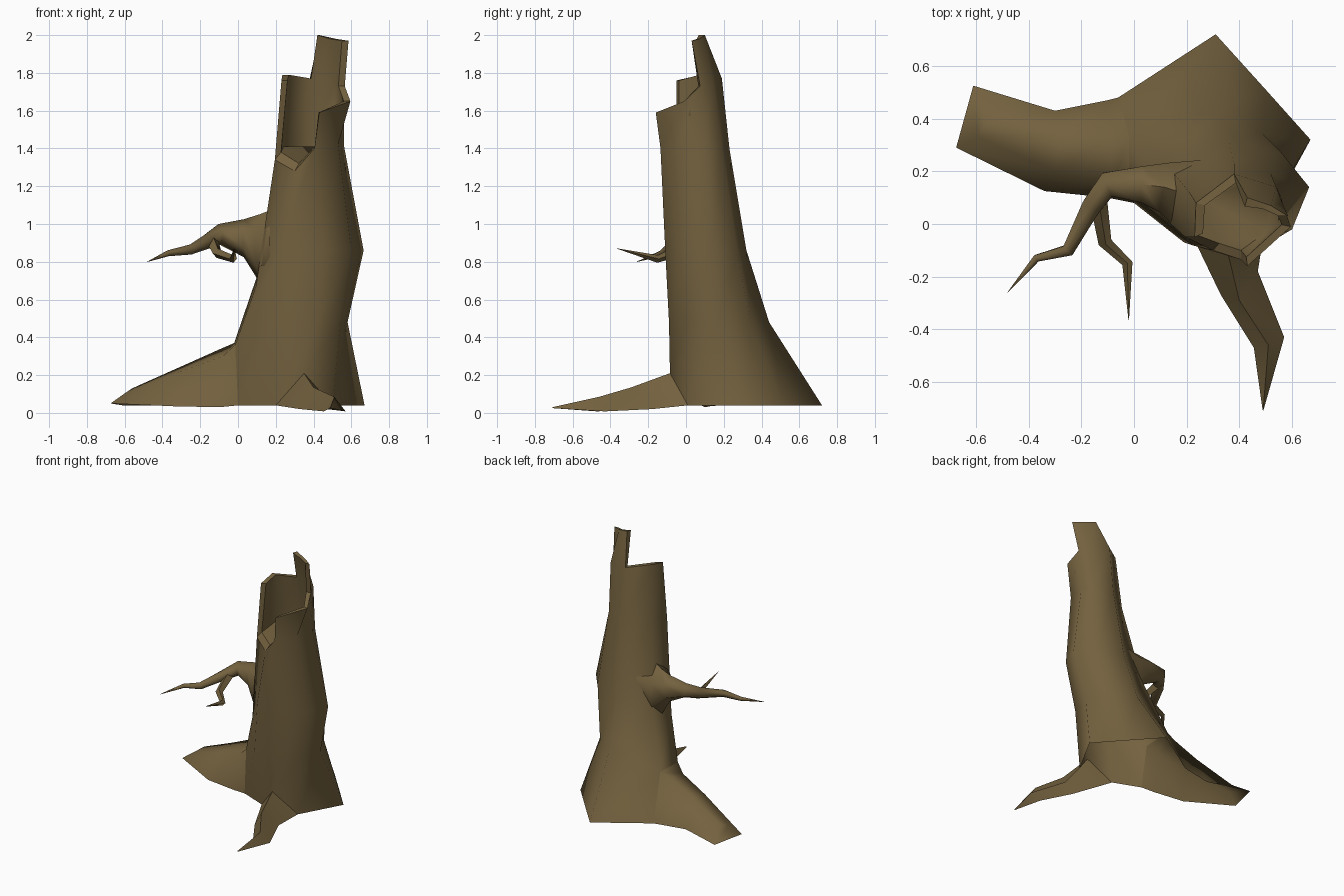
import bpy, bmesh, math
from mathutils import Vector

if "Cube" in bpy.data.objects:
    bpy.data.objects.remove(bpy.data.objects["Cube"])

bark = bpy.data.materials.new("bark_brown")
bark.diffuse_color = (0.175, 0.122, 0.05, 1)
bark.use_nodes = True
bark.node_tree.nodes["Principled BSDF"].inputs["Base Color"].default_value = bark.diffuse_color


def finish(name, bm, angle):
    me = bpy.data.meshes.new(name)
    bm.to_mesh(me)
    bm.free()
    me.materials.append(bark)
    ob = bpy.data.objects.new(name, me)
    bpy.context.collection.objects.link(ob)
    bpy.ops.object.select_all(action='DESELECT')
    ob.select_set(True)
    bpy.context.view_layer.objects.active = ob
    bpy.ops.object.shade_smooth_by_angle(angle=math.radians(angle))
    return ob


def skin(bm, rows, closed):
    """Quads between neighbouring rows of vertices."""
    n = len(rows[0])
    for lo, hi in zip(rows, rows[1:]):
        for i in range(n if closed else n - 1):
            j = (i + 1) % n
            bm.faces.new((lo[i], lo[j], hi[j], hi[i]))


def loft(name, sections, closed, angle):
    bm = bmesh.new()
    skin(bm, [[bm.verts.new(p) for p in s] for s in sections], closed)
    bmesh.ops.recalc_face_normals(bm, faces=bm.faces)
    return finish(name, bm, angle)


def limb(name, path, sides=6):
    """Tapering tube through (x, y, z, radius, height stretch) points."""
    pts = [Vector(p[:3]) for p in path]
    rings = []
    for i, p in enumerate(pts):
        d = (pts[min(i + 1, len(pts) - 1)] - pts[max(i - 1, 0)])
        if path[i][4] > 1:
            d.z = 0
        d.normalize()
        side = d.cross(Vector((0, 0, 1))).normalized()
        up = side.cross(d) * path[i][4]
        r = path[i][3]
        rings.append([p + r * (math.cos(a) * up + math.sin(a) * side)
                      for a in (2 * math.pi * k / sides for k in range(sides))])
    return loft(name, rings, True, 70)


# Trunk: eight columns (left, front-left, front, front-right, right, back-right, back, back-left)
L, FL, FR, R2, R, BR, B, BL = range(8)
base = [(0, .08), (.2, 0), (.35, -.085, .21), (.5, .01), (.67, .32), (.5, .51), (.31, .72), (-.06, .48)]
low = [(-.015, .12, .36), (.19, -.07), (.42, -.09), (.54, .01), (.58, .17), (.49, .34), (.34, .44), (-.02, .34, .37)]
mid = [(.095, .04, .67), (.22, -.08), (.45, -.11), (.6, -.02), (.665, .14), (.56, .27), (.36, .32), (.12, .23, .78)]
shoulder = [(.195, -.05, 1.34), (.3, -.1, 1.28), (.405, -.135, 1.4), (.53, -.05, 1.42),
            (.56, .1, 1.42), (.52, .19, 1.4), (.38, .23, 1.4), (.21, .12, 1.38)]
top = [(.23, -.05, 1.76), None, (.43, -.16, 1.59), (.595, -.01, 1.65),
       (.565, .075, 1.73), (.54, .14, 1.75), (.38, .19, 1.77), (.235, .08, 1.79)]
peak = [(.585, .03, 1.97), (.52, .07, 1.98), (.43, .1, 2.0)]

bm = bmesh.new()
rings = [[bm.verts.new(q if len(q) == 3 else (*q, z)) for q in ring]
         for ring, z in ((base, .04), (low, .48), (mid, .86), (shoulder, 0))]
s = rings[-1]
skin(bm, rings, True)

# Wide left root grows out of the trunk's left panel
start = [rings[0][L], rings[1][L], rings[1][BL], rings[0][BL]]
bm.faces.remove(next(f for f in bm.faces if set(f.verts) == set(start)))
arches = [
    [(-.1, .1, .03), (-.08, .15, .3), (-.09, .33, .34), (-.1, .47, .04)],
    [(-.34, .125, .035), (-.3, .2, .22), (-.28, .34, .255), (-.3, .43, .04)],
    [(-.675, .29, .05), (-.59, .33, .11), (-.56, .39, .13), (-.61, .525, .04)],
]
rows = [start] + [[bm.verts.new(q) for q in a] for a in arches]
skin(bm, [r[::-1] for r in rows], False)
bm.faces.new(rows[-1][::-1])

# Broken rim with a front notch and a tall splinter
t = [bm.verts.new(q) if q else None for q in top]
p = [bm.verts.new(q) for q in peak]
wall = [(s[i], s[(i + 1) % 8], t[(i + 1) % 8], t[i]) for i in range(FR, 8)]
wall += [(t[R], t[BR], p[1], p[0]), (t[BR], t[B], p[2], p[1])]
for f in wall:
    bm.faces.new(f)

# Hollow: inner copy of the wall, the rim edge and the floor
inner = {}
for v in s + [v for v in t if v] + p:
    d = Vector((.41 - v.co.x, .03 - v.co.y, 0)).normalized() * .035
    inner[v] = bm.verts.new(v.co + d)
for v in s:
    inner[v].co.z = min(v.co.z + .04, 1.41)
for f in wall:
    bm.faces.new([inner[v] for v in reversed(f)])
rim = [s[FL], s[FR], t[FR], t[R2], t[R]] + p + [t[B], t[BL], t[L], s[L]]
for a, b in zip(rim, rim[1:] + rim[:1]):
    e = bm.faces.new((a, b, inner[b], inner[a]))
    for edge in e.edges:
        edge.smooth = False
bm.faces.new([inner[v] for v in s])
finish("trunk", bm, 85)

# Pointed front root with a sharp ridge
loft("front_root", [
    [(.2, 0, .04), (.35, -.085, .21), (.5, .01, .04)],
    [(.33, -.27, .02), (.4, -.29, .135), (.47, -.18, .02)],
    [(.455, -.47, .008), (.51, -.46, .085), (.57, -.43, .008)],
    [(.488, -.705, .025), (.49, -.708, .03), (.492, -.705, .025)],
], False, 30)

# Dead branch, flared where it leaves the trunk, with two twigs
limb("branch", [(.21, .11, .88, .16, 1.3), (.115, .14, .87, .11, 1.65), (.03, .15, .925, .08, 1.25),
                (-.1, .15, .945, .055, 1), (-.16, .07, .91, .042, 1), (-.25, -.1, .865, .027, 1),
                (-.37, -.13, .845, .016, 1), (-.48, -.26, .8, .001, 1)])
limb("twig", [(-.14, .12, .92, .035, 1), (-.11, -.07, .845, .026, 1), (-.025, -.15, .815, .02, 1),
              (-.02, -.365, .87, .001, 1)], 4)
